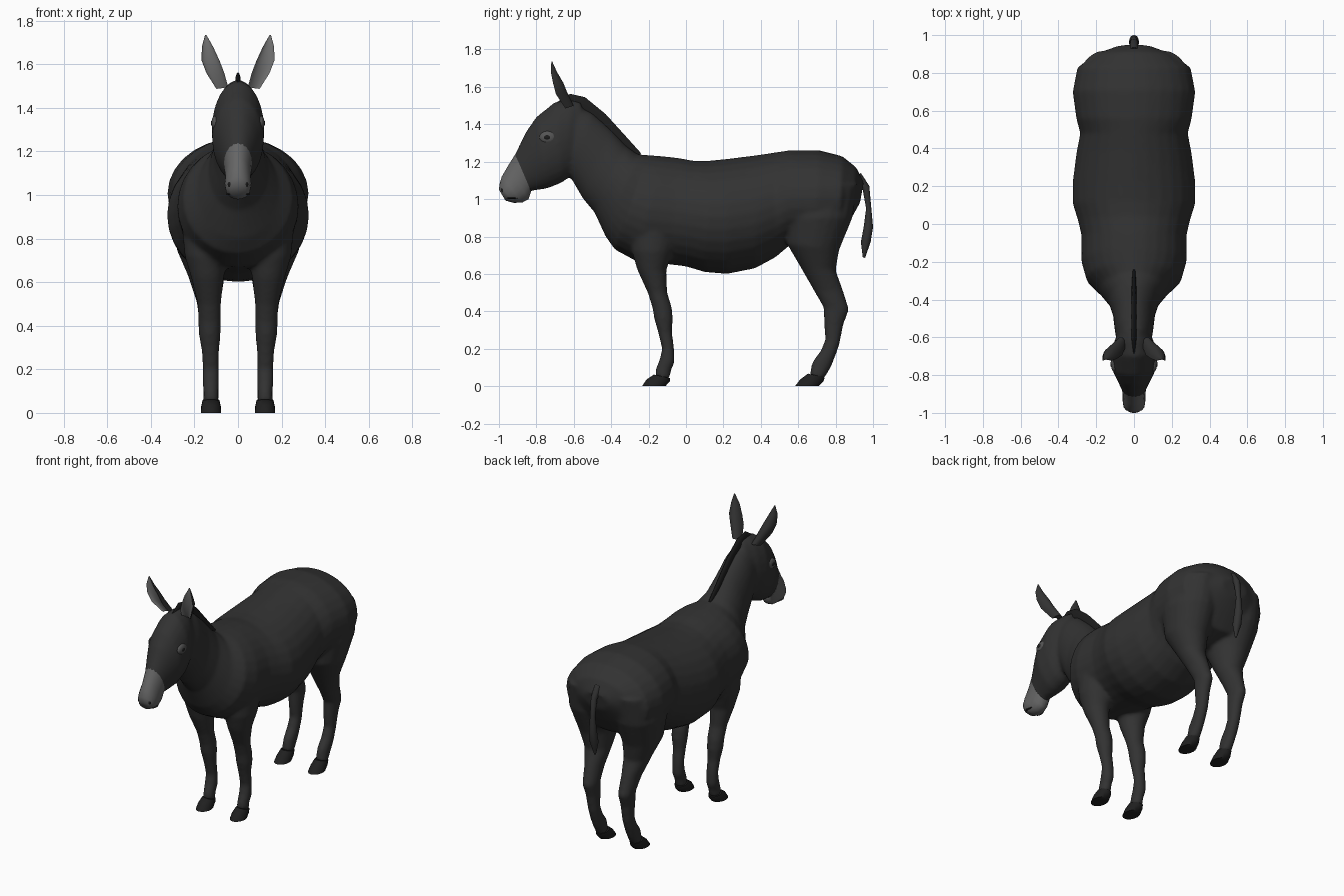
import bpy, bmesh
from math import cos, sin, pi, radians
from mathutils import Vector


def material(name, v):
    m = bpy.data.materials.new(name)
    m.diffuse_color = (v, v, v, 1)
    return m


COAT = material("coat", 0.032)
DARK = material("dark_hair", 0.012)
HOOF = material("hoof_horn", 0.014)
PALE = material("pale_muzzle", 0.13)
INNER = material("ear_lining", 0.22)
EYE = material("eye_grey", 0.09)


def loft(bm, rings, side=1, n=20, cup=None):
    """Skin elliptical rings: (y1, z1, y2, z2, half_width, x_centre).
    The two yz points are opposite ends of each ring; cup hollows the first side."""
    loops = []
    for r in rings:
        y1, z1, y2, z2, hw = r[:5]
        xc = r[5] if len(r) > 5 else 0
        p1, p2 = Vector((0, y1, z1)), Vector((0, y2, z2))
        mid, a = (p1 + p2) / 2, (p1 - p2) / 2
        loop = []
        for j in range(n):
            t = 2 * pi * j / n
            c = cos(t) * (cup if cup is not None and cos(t) > 0 else 1)
            loop.append(bm.verts.new(mid + a * c + Vector((side * xc + hw * sin(t), 0, 0))))
        loops.append(loop)
    for la, lb in zip(loops, loops[1:]):
        for j in range(n):
            k = (j + 1) % n
            f = bm.faces.new((la[j], la[k], lb[k], lb[j]))
            if cup is not None and cos(2 * pi * (j + 0.5) / n) > 0:
                f.material_index = 1
    bm.faces.new(loops[0])
    bm.faces.new(loops[-1])


def finish(name, bm, *mats):
    bmesh.ops.recalc_face_normals(bm, faces=bm.faces[:])
    me = bpy.data.meshes.new(name)
    bm.to_mesh(me)
    bm.free()
    ob = bpy.data.objects.new(name, me)
    bpy.context.collection.objects.link(ob)
    for m in mats:
        me.materials.append(m)
    bpy.ops.object.select_all(action='DESELECT')
    ob.select_set(True)
    bpy.context.view_layer.objects.active = ob
    bpy.ops.object.shade_smooth_by_angle(angle=radians(50))
    return ob


def part(name, rings, mats, side=1, n=20, cup=None):
    bm = bmesh.new()
    loft(bm, rings, side, n, cup)
    return finish(name, bm, *mats)


def ellipsoid(name, loc, size, mat):
    bm = bmesh.new()
    bmesh.ops.create_uvsphere(bm, u_segments=16, v_segments=10, radius=1)
    bmesh.ops.scale(bm, vec=size, verts=bm.verts)
    bmesh.ops.translate(bm, vec=loc, verts=bm.verts)
    return finish(name, bm, mat)


# Neck and trunk, from poll to rump
trunk = [
    (-.60, 1.51, -.66, 1.14, .09), (-.50, 1.46, -.62, 1.12, .102),
    (-.40, 1.37, -.55, 1.00, .112), (-.32, 1.285, -.49, .93, .135),
    (-.26, 1.24, -.43, .80, .19), (-.20, 1.235, -.38, .73, .252),
    (-.13, 1.23, -.27, .67, .278), (-.04, 1.22, -.08, .65, .278),
    (.04, 1.205, 0, .64, .297), (.12, 1.205, .10, .61, .325),
    (.22, 1.215, .22, .60, .325), (.38, 1.235, .37, .63, .305),
    (.48, 1.25, .48, .69, .285), (.56, 1.262, .55, .75, .305),
    (.71, 1.262, .69, .75, .325), (.835, 1.23, .82, .79, .30),
    (.91, 1.17, .88, .89, .21), (.95, 1.09, .93, .98, .09)]

# Head, the last ring hides inside the muzzle
head = [
    (-.56, 1.52, -.56, 1.16, .07), (-.62, 1.53, -.62, 1.12, .105),
    (-.70, 1.52, -.66, 1.09, .121), (-.80, 1.44, -.73, 1.06, .118),
    (-.855, 1.36, -.78, 1.05, .092), (-.917, 1.235, -.83, 1.043, .063),
    (-.94, 1.18, -.86, 1.02, .05)]

front_leg = [
    (-.30, .88, -.02, .88, .11, .15), (-.29, .72, -.07, .72, .10, .145),
    (-.26, .62, -.105, .62, .075, .14), (-.205, .50, -.10, .50, .054, .132),
    (-.18, .42, -.075, .42, .052, .13), (-.17, .36, -.07, .36, .05, .13),
    (-.15, .29, -.075, .29, .041, .127), (-.128, .20, -.063, .20, .037, .125),
    (-.142, .14, -.06, .13, .038, .125), (-.16, .10, -.08, .08, .034, .124),
    (-.168, .055, -.088, .035, .036, .124)]

hind_leg = [
    (.54, 1.08, .92, 1.08, .14, .16), (.53, .90, .89, .90, .15, .165),
    (.54, .76, .82, .73, .12, .16), (.61, .64, .80, .62, .085, .145),
    (.69, .50, .837, .52, .055, .135), (.735, .42, .872, .41, .047, .13),
    (.738, .33, .842, .33, .041, .127), (.745, .25, .82, .22, .036, .125),
    (.72, .19, .795, .15, .037, .125), (.675, .13, .775, .10, .036, .124),
    (.66, .06, .738, .04, .036, .124)]

# One blended skin for trunk, head and legs
bm = bmesh.new()
loft(bm, trunk, n=28)
loft(bm, head, n=24)
for s in (-1, 1):
    loft(bm, front_leg, s)
    loft(bm, hind_leg, s)
body = finish("body", bm, COAT)
rm = body.modifiers.new("blend", 'REMESH')
rm.mode = 'VOXEL'
rm.voxel_size = 0.012
rm.use_smooth_shade = True
sm = body.modifiers.new("soften", 'SMOOTH')
sm.factor = 0.5
sm.iterations = 5

# Muzzle
part("muzzle", [
    (-.913, 1.24, -.828, 1.041, .065), (-.955, 1.172, -.842, 1.0, .060),
    (-.985, 1.12, -.875, .982, .061), (-.997, 1.08, -.92, .98, .057),
    (-1.0, 1.05, -.965, .992, .036)], [PALE])

# Mane crest
part("mane", [
    (-.695, 1.515, -.66, 1.48, .006), (-.62, 1.563, -.60, 1.47, .013),
    (-.54, 1.545, -.55, 1.44, .014), (-.43, 1.455, -.47, 1.38, .014),
    (-.33, 1.345, -.37, 1.28, .013), (-.24, 1.245, -.27, 1.21, .008)], [DARK], n=12)

# Tail
part("tail", [
    (.90, 1.10, .935, 1.14, .022), (.945, 1.05, .98, 1.07, .02),
    (.963, .95, .991, .95, .017), (.95, .85, 1.0, .85, .024),
    (.935, .77, .987, .77, .027), (.945, .69, .957, .685, .006)], [COAT], n=14)

# Parts that repeat left and right
for s, tag in ((-1, "right"), (1, "left")):
    part("ear_" + tag, [
        (-.69, 1.47, -.60, 1.50, .028, .07), (-.755, 1.55, -.635, 1.57, .041, .104),
        (-.765, 1.615, -.655, 1.62, .041, .126), (-.755, 1.68, -.69, 1.68, .026, .14),
        (-.725, 1.735, -.715, 1.735, .003, .148)], [COAT, INNER], s, cup=-.35)
    part("front_hoof_" + tag, [
        (-.172, .062, -.085, .042, .039, .124), (-.212, .035, -.087, .025, .045, .124),
        (-.235, 0, -.11, 0, .047, .124)], [HOOF], s)
    part("hind_hoof_" + tag, [
        (.652, .067, .742, .047, .039, .124), (.61, .035, .735, .025, .045, .124),
        (.583, 0, .71, 0, .047, .124)], [HOOF], s)
    ellipsoid("eye_" + tag, (s * .104, -.738, 1.33), (.018, .046, .034), EYE)
    ellipsoid("pupil_" + tag, (s * .115, -.742, 1.33), (.010, .02, .014), DARK)
    ellipsoid("nostril_" + tag, (s * .034, -.975, 1.05), (.014, .014, .02), DARK)
    ellipsoid("mouth_" + tag, (s * .042, -.93, 1.005), (.014, .03, .004), DARK)
